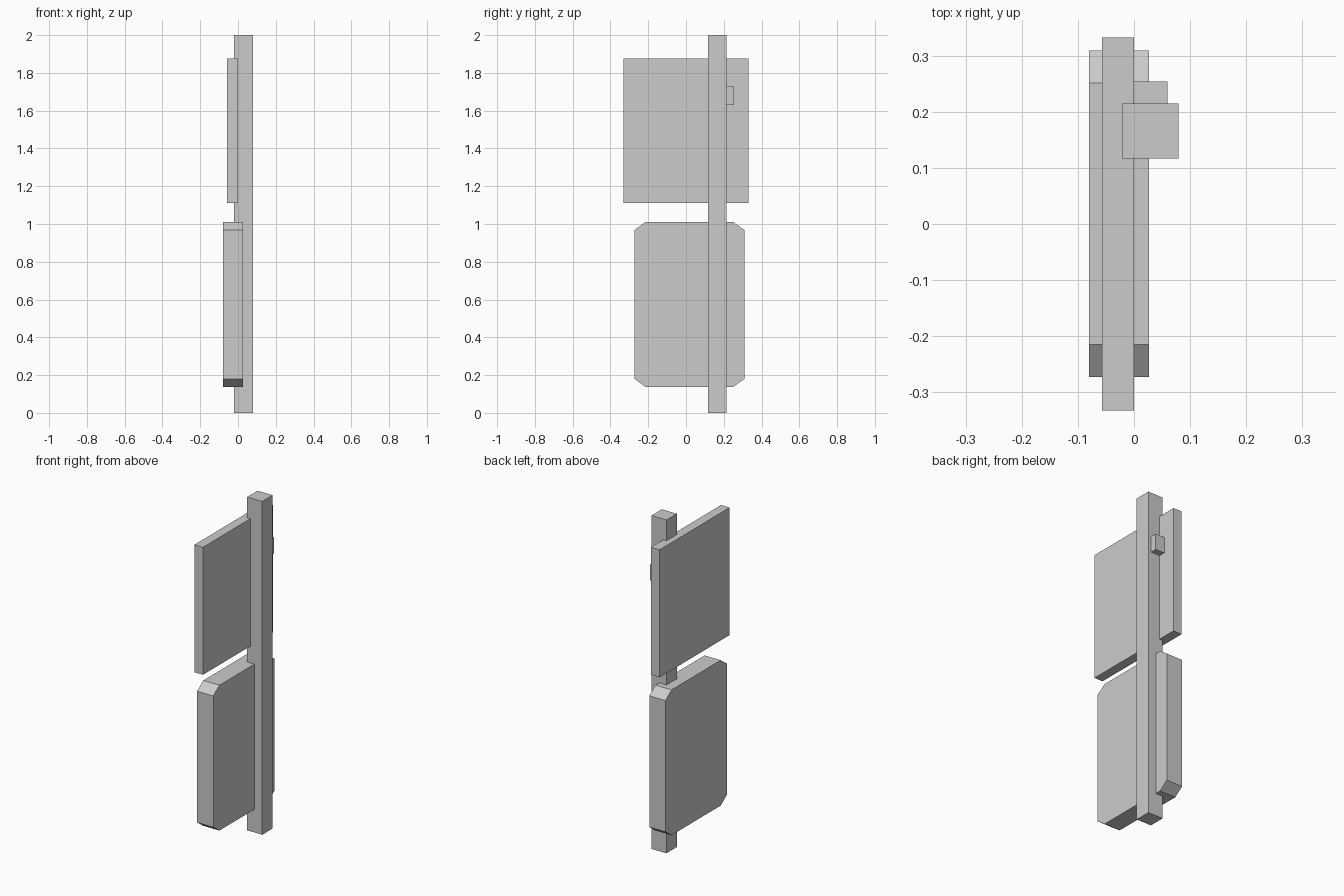
import bpy

if "Cube" in bpy.data.objects:
    bpy.data.objects.remove(bpy.data.objects["Cube"])


def prism(name, profile, x0, x1):
    """Extrude a (y, z) outline along x."""
    n = len(profile)
    verts = [(x, y, z) for x in (x0, x1) for y, z in profile]
    faces = [tuple(reversed(range(n))), tuple(range(n, 2 * n))]
    faces += [(i, (i + 1) % n, n + (i + 1) % n, n + i) for i in range(n)]
    mesh = bpy.data.meshes.new(name)
    mesh.from_pydata(verts, [], faces)
    mesh.update()
    obj = bpy.data.objects.new(name, mesh)
    bpy.context.collection.objects.link(obj)
    return obj


def outline(y0, y1, z0, z1, cy=0, cz=0):
    """Rectangle outline, with cut corners if cy and cz are given."""
    if not cy:
        return [(y0, z0), (y1, z0), (y1, z1), (y0, z1)]
    return [(y0 + cy, z0), (y1 - cy, z0), (y1, z0 + cz), (y1, z1 - cz),
            (y1 - cy, z1), (y0 + cy, z1), (y0, z1 - cz), (y0, z0 + cz)]


# upright post
prism("post", outline(0.117, 0.215, 0, 2), -0.021, 0.079)

# upper square sign board
prism("upper_board", outline(-0.332, 0.332, 1.11, 1.875), -0.057, 0.0)

# lower board with cut corners
prism("lower_board", outline(-0.273, 0.309, 0.138, 1.01, 0.058, 0.042), -0.08, 0.027)

# small block behind the post
prism("small_block", outline(0.205, 0.254, 1.63, 1.727), 0.0, 0.06)
